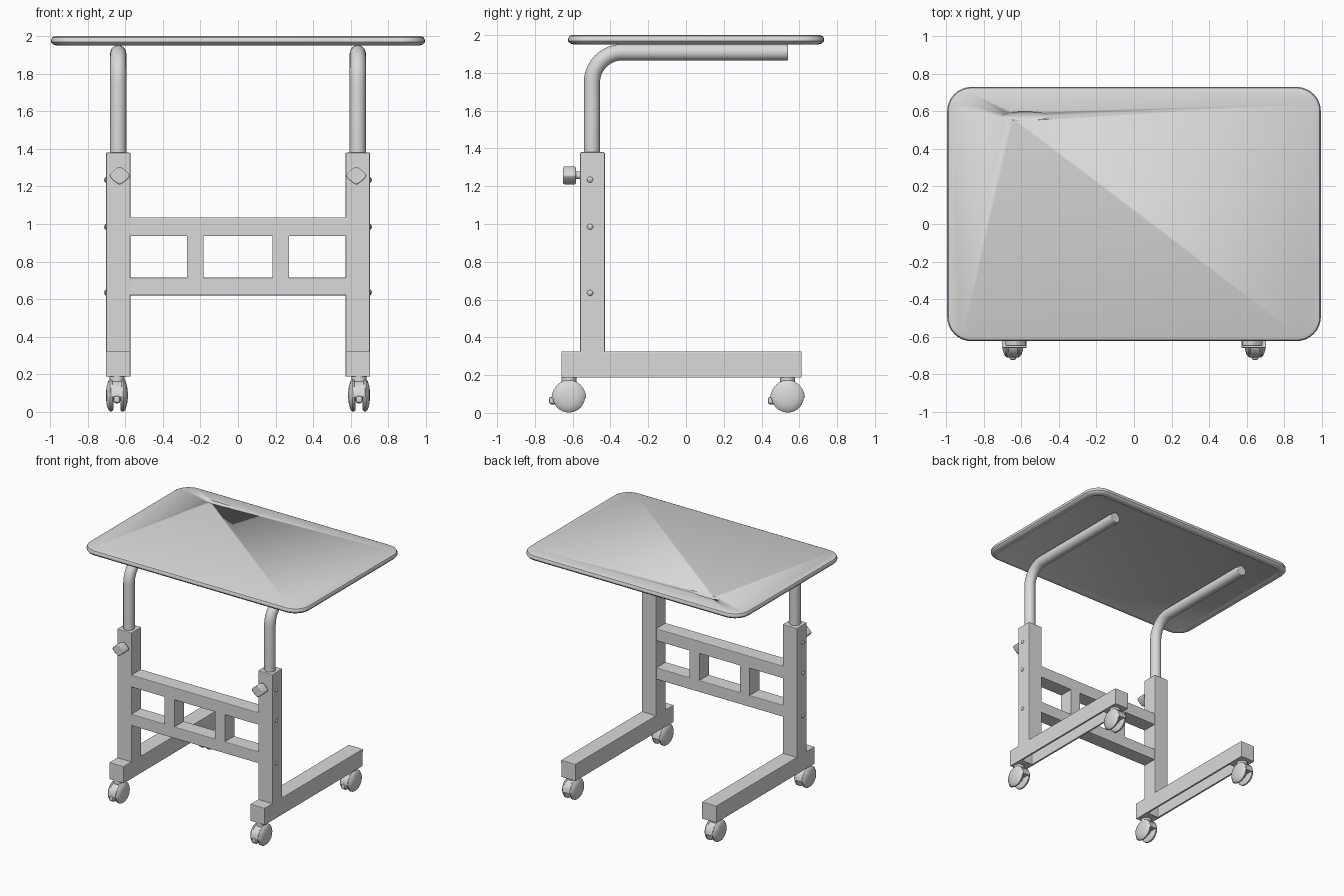
import bpy, bmesh
from math import sin, cos, pi, radians
from mathutils import Vector

cube = bpy.data.objects.get("Cube")
if cube:
    bpy.data.objects.remove(cube, do_unlink=True)

grey = bpy.data.materials.new("light_grey")
grey.use_nodes = True
GREY = (0.7, 0.7, 0.7, 1)
grey.diffuse_color = GREY
grey.node_tree.nodes["Principled BSDF"].inputs["Base Color"].default_value = GREY


def finish(name, bm, bevel=0, smooth=True):
    bmesh.ops.recalc_face_normals(bm, faces=bm.faces)
    mesh = bpy.data.meshes.new(name)
    bm.to_mesh(mesh)
    bm.free()
    mesh.materials.append(grey)
    ob = bpy.data.objects.new(name, mesh)
    bpy.context.collection.objects.link(ob)
    if bevel:
        mod = ob.modifiers.new("Bevel", "BEVEL")
        mod.width = bevel
        mod.segments = 2
        mod.limit_method = "ANGLE"
    if smooth:
        bpy.ops.object.select_all(action="DESELECT")
        ob.select_set(True)
        bpy.context.view_layer.objects.active = ob
        bpy.ops.object.shade_smooth_by_angle(angle=radians(35))
    return ob


def box_mesh(x, y, z):
    """Box from (min, max) pairs."""
    bm = bmesh.new()
    bmesh.ops.create_cube(bm, size=1)
    for v in bm.verts:
        v.co = [r[0] if c < 0 else r[1] for c, r in zip(v.co, (x, y, z))]
    return bm


def box(name, x, y, z, bevel=0.005):
    return finish(name, box_mesh(x, y, z), bevel, False)


def loft(name, rings, bevel=0):
    """Skin a stack of equal rings and cap both ends."""
    bm = bmesh.new()
    rows = [[bm.verts.new(p) for p in ring] for ring in rings]
    n = len(rows[0])
    for a, b in zip(rows, rows[1:]):
        for i in range(n):
            j = (i + 1) % n
            bm.faces.new((a[i], a[j], b[j], b[i]))
    bm.faces.new(rows[0])
    bm.faces.new(rows[-1])
    return finish(name, bm, bevel)


def lathe(name, centre, axis, profile, n=24):
    """Turn (offset, radius) pairs about an axis through centre."""
    axis = Vector(axis)
    u = axis.orthogonal().normalized()
    w = axis.cross(u)
    turns = [2 * pi * i / n for i in range(n)]
    return loft(name, [[Vector(centre) + axis * t + (u * cos(a) + w * sin(a)) * r
                        for a in turns] for t, r in profile])


# Tabletop with rounded corners, a rolled edge and a recessed underside
def slab_ring(inset, z, radius=0.13):
    pts = []
    for q, (sx, sy) in enumerate([(1, 1), (-1, 1), (-1, -1), (1, -1)]):
        for k in range(9):
            a = (q + k / 8) * pi / 2
            pts.append((sx * (0.995 - radius) + (radius - inset) * cos(a),
                        0.053 + sy * (0.677 - radius) + (radius - inset) * sin(a), z))
    return pts


top = loft("tabletop", [slab_ring(i, z) for i, z in (
    (0.06, 1.956), (0.05, 1.95), (0.03, 1.95), (0.01, 1.956), (0, 1.968),
    (0, 1.982), (0.006, 1.994), (0.02, 2.0))])

# Shallow pen dent near the back edge
bm = bmesh.new()
bmesh.ops.create_uvsphere(bm, u_segments=24, v_segments=12, radius=1)
for v in bm.verts:
    v.co = (-0.58 + v.co.x * 0.13, 0.575 + v.co.y * 0.025, 2.003 + v.co.z * 0.012)
cutter = finish("dent_cutter", bm)
cutter.hide_render = True
mod = top.modifiers.new("Dent", "BOOLEAN")
mod.operation = "DIFFERENCE"
mod.object = cutter
bpy.context.view_layer.objects.active = top
bpy.ops.object.modifier_apply(modifier=mod.name)
bpy.data.objects.remove(cutter, do_unlink=True)

# Ladder frame between the posts
FRAME_Y = (-0.559, -0.435)
box("lower_rail", (-0.58, 0.58), FRAME_Y, (0.62, 0.715))
box("upper_rail", (-0.58, 0.58), FRAME_Y, (0.935, 1.035))
for side, name in ((-1, "right"), (1, "left")):
    box(name + "_stile", sorted((side * 0.183, side * 0.272)), FRAME_Y, (0.71, 0.94), 0)


def caster(name, x, y):
    """Twin wheel caster with hood, stem and brake pedal."""
    z = 0.088
    for s in (-1, 1):
        lathe(name + "_wheel", (x, y, z), (s, 0, 0),
              [(0.018, 0.07), (0.02, 0.08), (0.026, 0.086), (0.036, 0.086),
               (0.045, 0.078), (0.054, 0.05), (0.058, 0.02)], 32)
    lathe(name + "_hub", (x, y, z), (1, 0, 0), [(-0.03, 0.03), (0.03, 0.03)])
    # hood fills the gap over the upper half of the wheels
    arc = [pi * k / 12 for k in range(13)]
    loft(name + "_hood", [[(x + dx, y + r * cos(a), z - 0.01 + r * sin(a)) for a in arc]
                          for dx, r in ((-0.04, 0.082), (-0.032, 0.092),
                                        (0.032, 0.092), (0.04, 0.082))])
    lathe(name + "_stem", (x, y, 0.16), (0, 0, 1), [(0, 0.04), (0.035, 0.04)])
    box(name + "_pedal", (x - 0.018, x + 0.018), (y - 0.105, y - 0.05), (0.045, 0.085), 0.012)


for side, name in ((-1, "right"), (1, "left")):
    x = side * 0.638
    wide = (x - 0.065, x + 0.065)

    # Post, and foot with an open channel underneath
    box(name + "_post", wide, (-0.56, -0.43), (0.3, 1.38))
    bm = box_mesh(wide, (-0.66, 0.612), (0.187, 0.325))
    bm.normal_update()
    bottom = min(bm.faces, key=lambda f: f.calc_center_median().z)
    bmesh.ops.inset_region(bm, faces=[bottom], thickness=0.022)
    for v in bottom.verts:
        v.co.y = -0.53 if v.co.y < 0 else 0.45
    pit = bmesh.ops.extrude_face_region(bm, geom=[bottom])["geom"]
    bmesh.ops.translate(bm, vec=(0, 0, 0.09),
                        verts=[g for g in pit if isinstance(g, bmesh.types.BMVert)])
    if bottom.is_valid:
        bm.faces.remove(bottom)
    finish(name + "_foot", bm, 0.004, False)

    # Bent support tube
    bend, r = 0.16, 0.043
    path = [(-0.498, 1.3, pi)]
    for k in range(13):
        a = pi - k * pi / 24
        path.append((-0.498 + bend + bend * cos(a), 1.909 - bend + bend * sin(a), a))
    path.append((0.54, 1.909, pi / 2))
    circle = [2 * pi * i / 24 for i in range(24)]
    loft(name + "_tube", [[(x + r * cos(t), y + r * sin(t) * cos(a), z + r * sin(t) * sin(a))
                           for t in circle] for y, z, a in path], 0.004)

    # Diamond clamp knob on a short shaft
    knob = []
    for t in circle:
        c, s = cos(t), sin(t)
        k = (abs(c) ** 1.25 + abs(s) ** 1.25) ** -0.8
        knob.append((side * 0.63 + 0.055 * k * c, 0.048 * k * s + 1.257))
    loft(name + "_knob", [[(px, y, pz) for px, pz in knob] for y in (-0.65, -0.583)], 0.006)
    lathe(name + "_knob_shaft", (side * 0.63, -0.6, 1.257), (0, 1, 0), [(0, 0.02), (0.06, 0.02)])

    # Domed bolt heads on the outer face
    for z in (0.635, 0.985, 1.235):
        lathe(name + "_bolt", (side * 0.7, -0.508, z), (side, 0, 0),
              [(0, 0.016), (0.006, 0.015), (0.011, 0.009), (0.013, 0.003)], 16)

    caster(name + "_front_caster", side * 0.645, -0.62)
    caster(name + "_back_caster", side * 0.645, 0.538)
